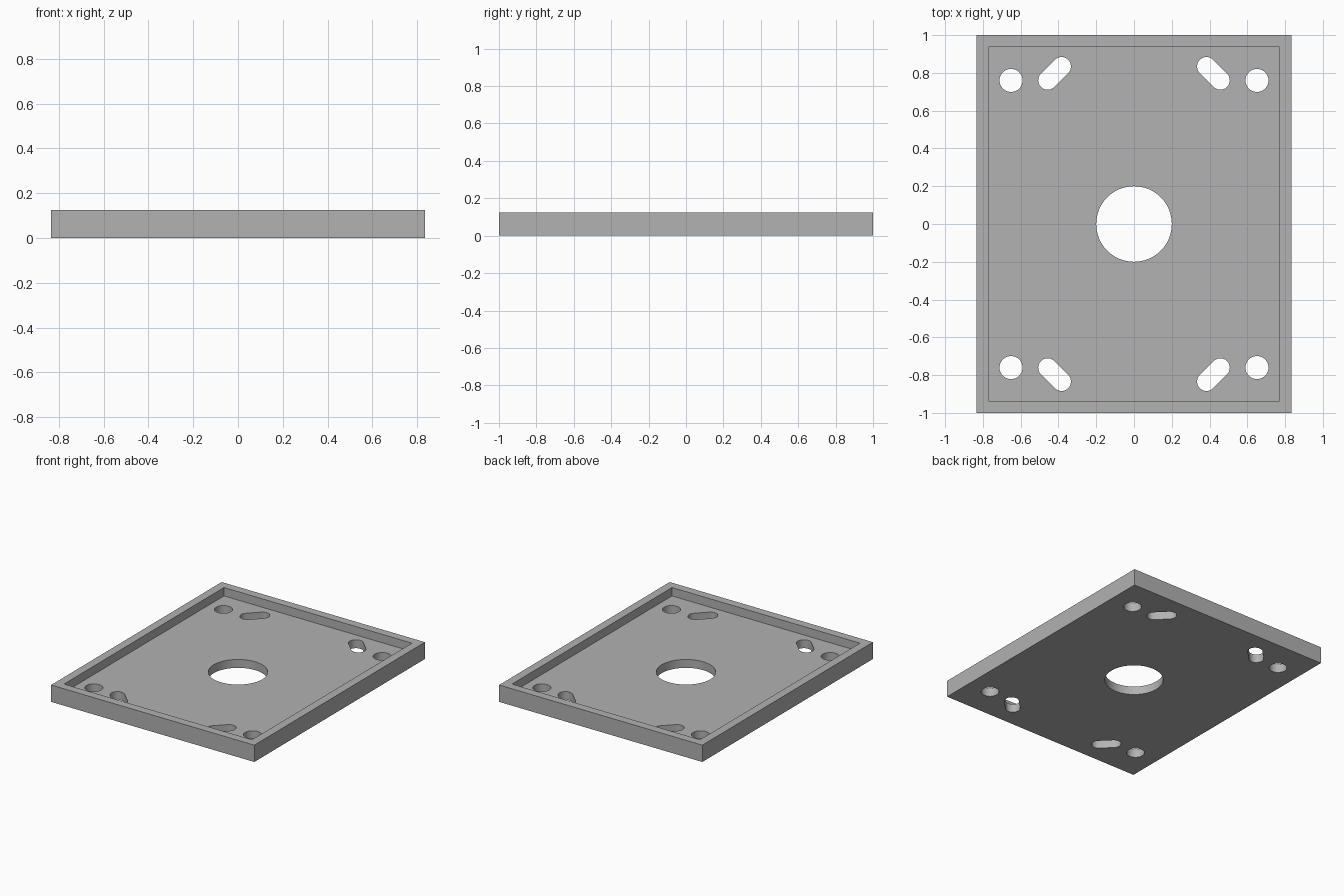
import bpy, bmesh, math
from mathutils import Vector

if "Cube" in bpy.data.objects:
    bpy.data.objects.remove(bpy.data.objects["Cube"])

HX, HY, H = 0.834, 1.0, 0.125      # half width, half length, height
WALL, FLOOR = 0.0625, 0.0625       # rim width, floor thickness

grey = bpy.data.materials.new("mid_grey")
grey.diffuse_color = (0.445, 0.445, 0.445, 1)
grey.use_nodes = True
grey.node_tree.nodes["Principled BSDF"].inputs["Base Color"].default_value = grey.diffuse_color


def prism(name, outline, z0, z1):
    """Extrude a counter-clockwise outline from z0 to z1."""
    bm = bmesh.new()
    face = bm.faces.new([bm.verts.new((x, y, z0)) for x, y in outline])
    top = bmesh.ops.extrude_face_region(bm, geom=[face])["geom"]
    verts = [v for v in top if isinstance(v, bmesh.types.BMVert)]
    bmesh.ops.translate(bm, verts=verts, vec=(0, 0, z1 - z0))
    bmesh.ops.recalc_face_normals(bm, faces=bm.faces)
    mesh = bpy.data.meshes.new(name)
    bm.to_mesh(mesh)
    bm.free()
    mesh.materials.append(grey)
    obj = bpy.data.objects.new(name, mesh)
    bpy.context.collection.objects.link(obj)
    return obj


def rectangle(hx, hy):
    return [(-hx, -hy), (hx, -hy), (hx, hy), (-hx, hy)]


def circle(x, y, r, n=48):
    return [(x + r * math.cos(2 * math.pi * i / n),
             y + r * math.sin(2 * math.pi * i / n)) for i in range(n)]


def slot(a, b, r, n=16):
    """Round-ended slot between the centres a and b."""
    a, b = Vector(a), Vector(b)
    ang = math.atan2(b.y - a.y, b.x - a.x)
    points = []
    for centre, start in ((b, ang - math.pi / 2), (a, ang + math.pi / 2)):
        for i in range(n + 1):
            t = start + math.pi * i / n
            points.append((centre.x + r * math.cos(t), centre.y + r * math.sin(t)))
    return points


# Tray body and the shallow recess that leaves a raised rim
tray = prism("mounting_tray", rectangle(HX, HY), 0, H)
cutters = [prism("recess_cutter", rectangle(HX - WALL, HY - WALL), FLOOR, H + 0.1)]

# Central opening
outlines = [circle(0, 0, 0.2, 96)]

# Round hole and diagonal slot in each corner
for sx in (-1, 1):
    for sy in (-1, 1):
        outlines.append(circle(sx * 0.651, sy * 0.76, 0.061))
        outlines.append(slot((sx * 0.457, sy * 0.761), (sx * 0.384, sy * 0.834), 0.05))
cutters += [prism("hole_cutter", o, -0.1, H + 0.1) for o in outlines]

# Cut everything, then discard the cutters
bpy.context.view_layer.objects.active = tray
tray.select_set(True)
for cutter in cutters:
    cutter.hide_render = True
    mod = tray.modifiers.new("cut", 'BOOLEAN')
    mod.operation = 'DIFFERENCE'
    mod.solver = 'EXACT'
    mod.object = cutter
    bpy.ops.object.modifier_apply(modifier=mod.name)
    bpy.data.objects.remove(cutter)

bpy.ops.object.shade_smooth_by_angle(angle=math.radians(30))
